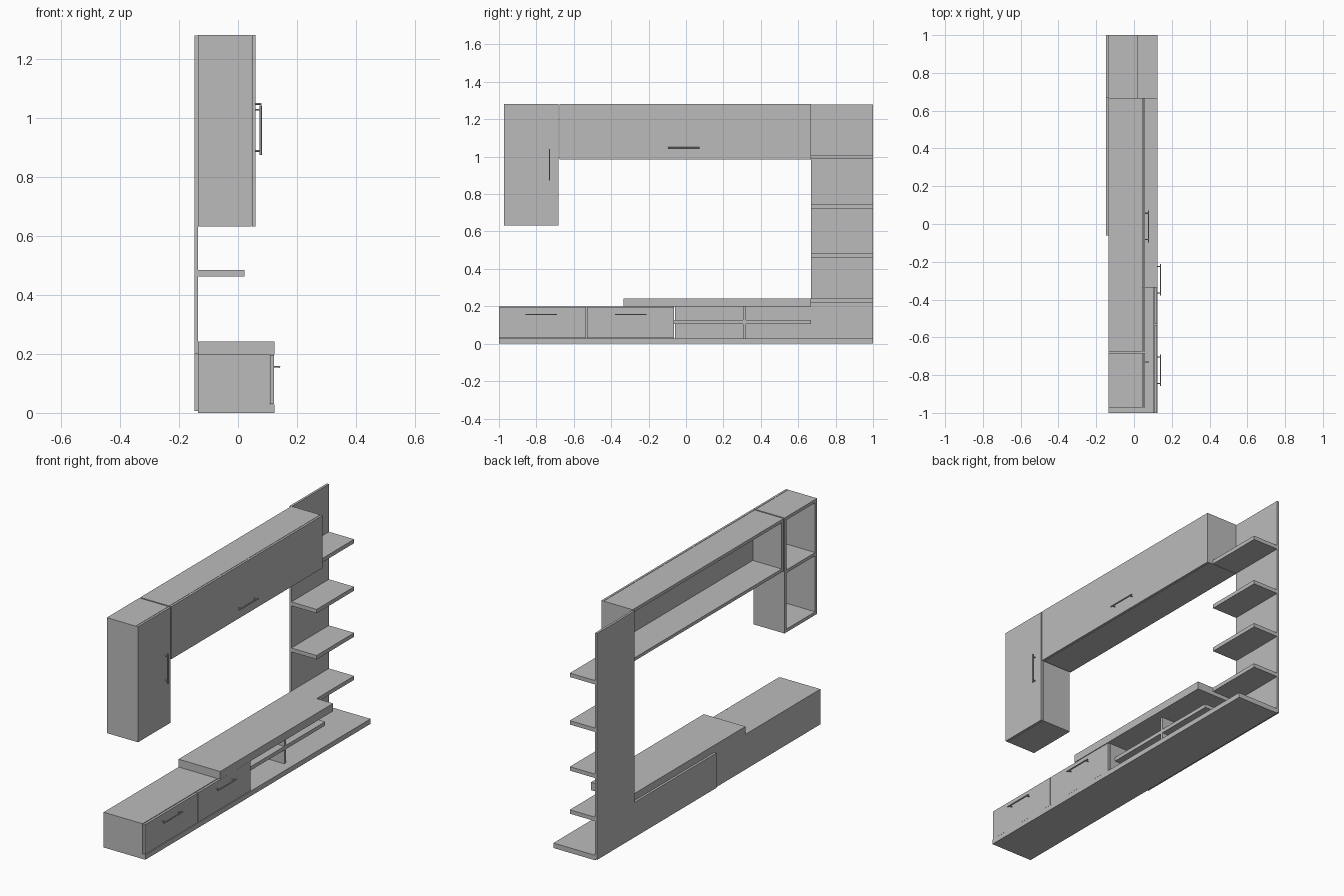
import bpy
import math
from mathutils import Vector

cube = bpy.data.objects.get("Cube")
if cube:
    bpy.data.objects.remove(cube, do_unlink=True)

# Single flat grey for the whole unit
grey = bpy.data.materials.new("plain_grey")
grey.use_nodes = True
colour = (0.5, 0.5, 0.5, 1)
grey.diffuse_color = colour
grey.node_tree.nodes["Principled BSDF"].inputs["Base Color"].default_value = colour


def board(name, x, y, z):
    """Box spanning the given (min, max) ranges."""
    spans = (x, y, z)
    bpy.ops.mesh.primitive_cube_add(size=1, location=[(a + b) / 2 for a, b in spans])
    ob = bpy.context.object
    ob.name = name
    ob.scale = [b - a for a, b in spans]
    bpy.ops.object.transform_apply(location=False, rotation=False, scale=True)
    ob.data.materials.append(grey)
    return ob


def rod(name, start, end, radius):
    a, b = Vector(start), Vector(end)
    bpy.ops.mesh.primitive_cylinder_add(vertices=12, radius=radius,
                                        depth=(b - a).length, location=(a + b) / 2)
    ob = bpy.context.object
    ob.name = name
    ob.rotation_euler = (b - a).to_track_quat('Z', 'Y').to_euler()
    ob.data.materials.append(grey)
    bpy.ops.object.shade_smooth_by_angle(angle=math.radians(40))


def handle(name, x, centre, axis):
    """Bar handle standing off a door face at x, along axis 'Y' or 'Z'."""
    along = Vector((0, 1, 0)) if axis == 'Y' else Vector((0, 0, 1))
    mid = Vector((x + 0.018, *centre))
    rod(name + "_bar", mid - along * 0.084, mid + along * 0.084, 0.0035)
    for i, side in enumerate((-1, 1)):
        tip = mid + along * 0.07 * side
        rod(f"{name}_post_{i + 1}", tip - Vector((0.02, 0, 0)), tip, 0.003)


def open_cabinet(name, y, z):
    """Four-board carcass open at the back, closed by a door in front."""
    x, t = (BACK, 0.045), 0.018
    board(name + "_top", x, y, (z[1] - t, z[1]))
    board(name + "_bottom", x, y, (z[0], z[0] + t))
    inner = (z[0] + t, z[1] - t)
    board(name + "_end_near", x, (y[0], y[0] + t), inner)
    board(name + "_end_far", x, (y[1] - t, y[1]), inner)
    board(name + "_door", (0.047, 0.059), y, z)


BACK = -0.135
FRONT = 0.124
PANEL = (-0.148, BACK)

# Base plinth and rear panels
board("base_board", (BACK, FRONT), (-1, 1), (0, 0.028))
board("tall_back_panel", PANEL, (0.667, 1), (0.006, 1.278))
board("low_back_panel", PANEL, (-0.06, 0.667), (0.006, 0.202))

# Low closed cabinet with two doors
board("low_cabinet", (BACK, 0.107), (-1, -0.065), (0.028, 0.198))
for i, y in enumerate(((-1, -0.534), (-0.53, -0.065))):
    board(f"low_door_{i + 1}", (0.109, 0.122), y, (0.03, 0.196))
    handle(f"low_handle_{i + 1}", 0.122, ((-0.774, -0.295)[i], 0.156), 'Y')

# Raised top and open media compartment
board("raised_top", (BACK, FRONT), (-0.335, 0.667), (0.198, 0.242))
board("media_divider", (BACK, 0.075), (0.304, 0.32), (0.028, 0.198))
board("media_shelf", (BACK, 0.075), (-0.065, 0.667), (0.105, 0.126))

# Open shelves on the tall panel
for i, top in enumerate((0.242, 0.484, 0.743, 1.01)):
    board(f"wall_shelf_{i + 1}", (BACK, 0.022), (0.667, 1), (top - 0.022, top))

# Wide upper cabinet
open_cabinet("wide_cabinet", (-0.675, 0.667), (0.986, 1.281))
handle("wide_handle", 0.059, (-0.013, 1.047), 'Y')

# Tall upper cabinet with a middle shelf
open_cabinet("tall_cabinet", (-0.972, -0.682), (0.632, 1.281))
board("tall_cabinet_shelf", (BACK, 0.045), (-0.954, -0.7), (0.965, 0.983))
handle("tall_handle", 0.059, (-0.73, 0.957), 'Z')
